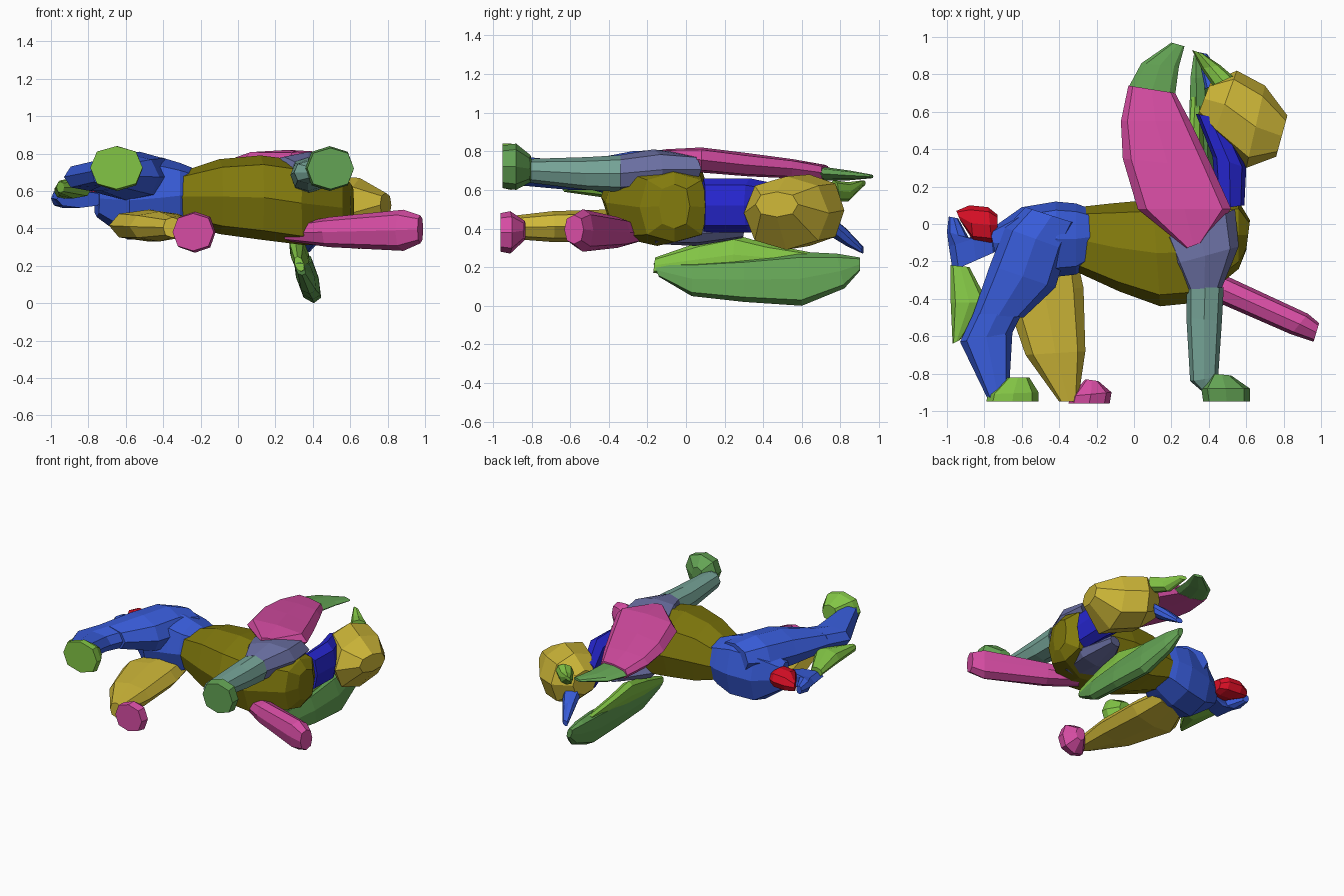
import bpy
import bmesh
from math import cos, sin, pi, copysign
from mathutils import Vector

default_cube = bpy.data.objects.get("Cube")
if default_cube:
    bpy.data.objects.remove(default_cube, do_unlink=True)


def make_material(name, red, green, blue):
    """Create a flat material from display colour values."""
    linear = [((value + .055) / 1.055) ** 2.4 for value in (red, green, blue)]
    material = bpy.data.materials.new(name)
    material.use_nodes = True
    colour = (*linear, 1)
    material.diffuse_color = colour
    shader = material.node_tree.nodes["Principled BSDF"]
    shader.inputs["Base Color"].default_value = colour
    shader.inputs["Roughness"].default_value = .9
    return material


olive = make_material("olive", .51, .48, .05)
blue = make_material("blue", .22, .36, .85)
deep_blue = make_material("deep blue", .15, .15, .82)
yellow = make_material("mustard yellow", .81, .72, .22)
pink = make_material("pink", .84, .3, .64)
teal = make_material("grey teal", .46, .64, .59)
slate = make_material("slate violet", .42, .44, .64)
green = make_material("leaf green", .39, .64, .33)
lime = make_material("lime green", .51, .77, .27)
red = make_material("red", .86, .06, .15)


def lying_flat(across, along, depth):
    return Vector((across, along, depth))


def hanging_down(along, height, depth):
    """Upright plane, leaning forward towards its lower edge."""
    return Vector((depth - .25 * (height - .18), along, height))


def loft(name, material, sections, place=lying_flat, roundness=.85, sides=8):
    """Faceted form through oval sections, given in hundredths of a unit.

    Each section holds its two silhouette points and its depth range.
    A lower roundness makes the sections boxier."""
    def swell(value):
        return copysign(abs(value) ** roundness, value) if abs(value) > .01 else 0

    mesh_builder = bmesh.new()
    rings = []
    for section in sections:
        ax, ay, bx, by, low, high = [value / 100 for value in section]
        ring = []
        for step in range(sides):
            angle = 2 * pi * step / sides
            sweep = (1 + swell(cos(angle))) / 2
            depth = (low + high) / 2 + swell(sin(angle)) * (high - low) / 2
            point = place(ax + (bx - ax) * sweep, ay + (by - ay) * sweep, depth)
            ring.append(mesh_builder.verts.new(point))
        rings.append(ring)
    for first, second in zip(rings, rings[1:]):
        for step in range(sides):
            following = (step + 1) % sides
            mesh_builder.faces.new((first[step], first[following],
                                    second[following], second[step]))
    mesh_builder.faces.new(rings[0])
    mesh_builder.faces.new(rings[-1])
    bmesh.ops.recalc_face_normals(mesh_builder, faces=mesh_builder.faces)
    mesh = bpy.data.meshes.new(name)
    mesh_builder.to_mesh(mesh)
    mesh_builder.free()
    mesh.materials.append(material)
    part = bpy.data.objects.new(name, mesh)
    bpy.context.collection.objects.link(part)


# Trunk, neck and head
loft("body", olive, [
    (-30, 9, -32, -25, 44, 70), (-12, 11, -8, -36, 37, 77),
    (10, 13, 14, -44, 34, 79), (38, 12, 34, -42, 31, 76),
    (56, 12, 56, -24, 33, 69), (62, 2, 60, -14, 40, 63)], roundness=.7)
loft("rump", blue, [
    (-77, -3, -74, -17, 46, 66), (-60, 9, -58, -30, 34, 76),
    (-42, 12, -40, -28, 35, 78), (-31, 11, -31, -27, 40, 75),
    (-23, 8, -24, -22, 44, 72)], roundness=.75)
loft("neck", deep_blue, [
    (33, 59, 48, 56, 41, 61), (42, 36, 60, 30, 38, 66),
    (44, 8, 59, 10, 38, 66)])
loft("head", yellow, [
    (41, 76, 34, 58, 41, 59), (55, 82, 42, 46, 31, 68),
    (70, 74, 60, 30, 29, 67), (82, 58, 76, 36, 46, 59)])
loft("upper_ear", lime, [
    (42, 74, 53, 79, 54, 65), (36, 83, 46, 85, 54, 64),
    (31, 93, 37, 91, 62, 65)])
loft("lower_ear", blue, [
    (38, 72, 48, 78, 36, 46), (36, 82, 44, 84, 31, 40),
    (34, 92, 39, 91, 27, 31)])

# Upper hind leg
loft("upper_thigh", blue, [
    (-58, 9, -30, 0, 58, 77), (-69, -2, -36, -14, 54, 81),
    (-77, -22, -42, -34, 55, 80), (-86, -48, -59, -50, 60, 76)])
loft("upper_shin", blue, [
    (-86, -48, -60, -48, 60, 76), (-93, -63, -65, -58, 60, 75),
    (-78, -94, -67, -92, 63, 78)])
loft("upper_hind_paw", lime, [
    (-79, -95, -51, -95, 61, 84), (-78, -91, -51, -90, 60, 84),
    (-68, -82, -56, -82, 66, 78)])

# Lower hind leg
loft("lower_hind_leg", yellow, [
    (-58, -14, -32, -12, 36, 50), (-69, -38, -27, -34, 33, 50),
    (-58, -70, -26, -68, 33, 49), (-40, -95, -30, -95, 35, 46)])
loft("lower_hind_paw", pink, [
    (-35, -96, -13, -96, 28, 48), (-34, -92, -12, -90, 27, 49),
    (-26, -83, -19, -84, 34, 44)])

# Upper foreleg
loft("upper_shoulder", slate, [
    (14, -9, 54, 8, 62, 79), (20, -22, 56, -12, 60, 81),
    (28, -35, 47, -34, 59, 78)])
loft("upper_foreleg", teal, [
    (28, -34, 48, -34, 59, 78), (28, -50, 47, -52, 60, 77),
    (30, -84, 45, -82, 64, 76), (37, -90, 44, -90, 66, 74)])
loft("upper_front_paw", green, [
    (37, -95, 62, -95, 61, 83), (36, -88, 62, -88, 60, 84),
    (42, -80, 52, -81, 64, 78)])

# Lower foreleg, reaching forward
loft("lower_shoulder", slate, [
    (36, 28, 46, 30, 35, 42), (22, 4, 54, 6, 31, 44),
    (28, -16, 50, -16, 32, 42)])
loft("lower_foreleg", pink, [
    (32, -20, 24, -30, 33, 42), (52, -29, 45, -42, 30, 46),
    (93, -48, 84, -59, 28, 50), (99, -53, 96, -63, 32, 47)])

# Tail
loft("tail_root", red, [
    (-95, 7, -93, 2, 55, 62), (-88, 10, -86, -9, 53, 66),
    (-78, 9, -76, -10, 53, 66), (-73, 5, -73, -6, 54, 63)])
loft("tail_bend", blue, [
    (-99, 4, -94, 3, 53, 59), (-100, -4, -88, -8, 51, 61),
    (-99, -12, -73, -4, 51, 61), (-97, -25, -72, -14, 51, 60)])
loft("tail_tuft", lime, [
    (-98, -22, -88, -23, 56, 62), (-98, -42, -78, -42, 56, 67),
    (-97, -64, -93, -62, 59, 65)])

# Wing folded over the back
loft("upper_wing", pink, [
    (28, -13, 36, -10, 75, 81), (2, 8, 52, 8, 69, 82),
    (-6, 35, 42, 30, 67, 79), (-7, 55, 30, 55, 66, 76),
    (-3, 74, 22, 70, 65, 73)], roundness=.6)
loft("upper_wing_tip", green, [
    (-3, 73, 22, 69, 65, 72), (4, 86, 24, 84, 65, 70),
    (20, 97, 27, 95, 66, 68)])

# Wing spread downward
loft("lower_wing_root", lime, [
    (-17, 17, -16, 25, 31, 36), (5, 15, 7, 33, 30, 39),
    (24, 16, 25, 37, 30, 40), (44, 18, 42, 32, 31, 39),
    (68, 20, 68, 27, 32, 38)], hanging_down)
loft("lower_wing", green, [
    (-14, 15, -17, 22, 31, 36), (3, 5, 3, 23, 30, 40),
    (30, 2, 30, 25, 30, 42), (60, 0, 58, 28, 30, 42),
    (82, 9, 78, 27, 31, 40), (90, 18, 90, 25, 33, 37)],
    hanging_down, roundness=.7)
